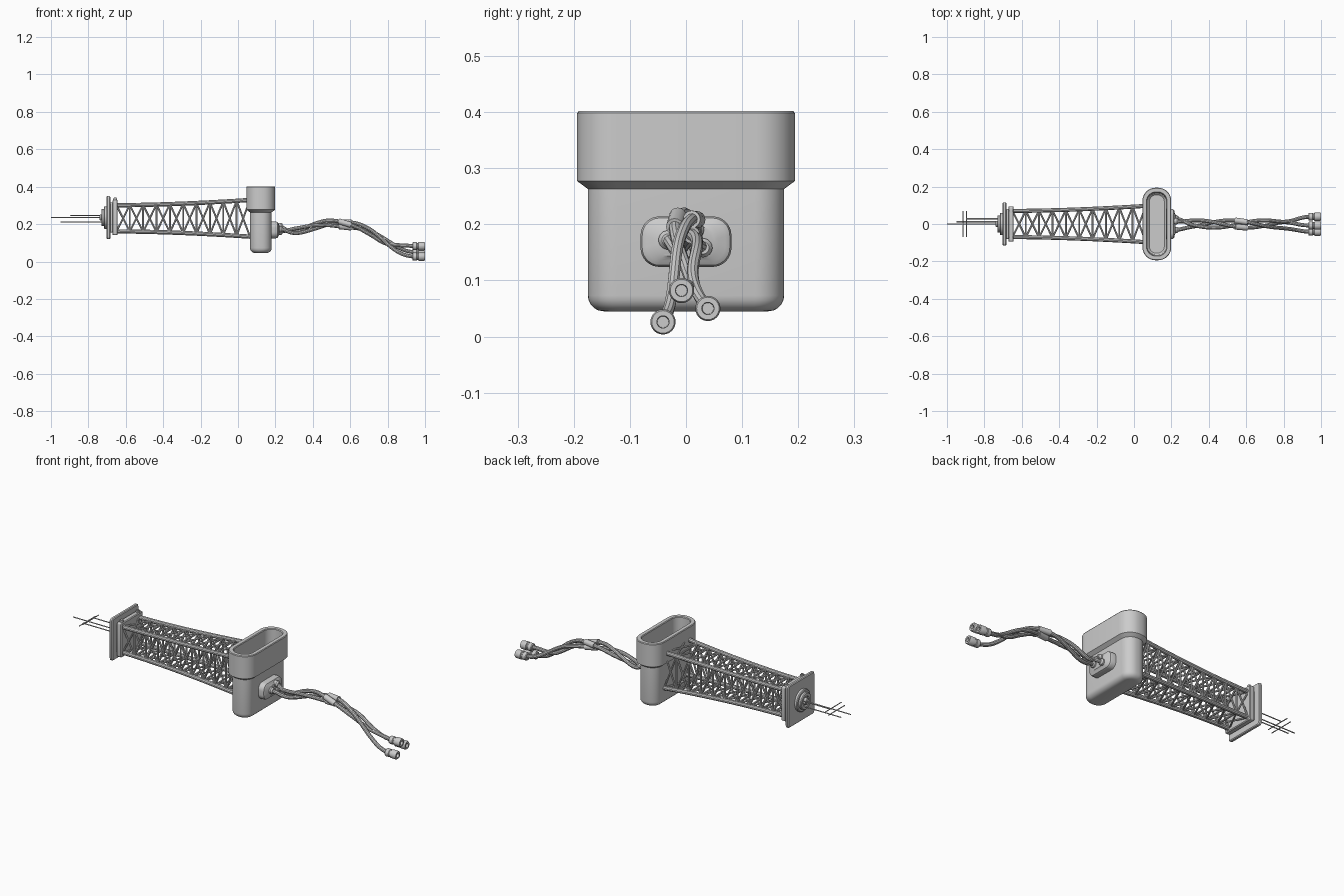
import bpy, bmesh, math
from mathutils import Vector

if "Cube" in bpy.data.objects:
    bpy.data.objects.remove(bpy.data.objects["Cube"])

ZC = 0.235  # height of the truss axis


def finish(name, bm, angle=35):
    bmesh.ops.recalc_face_normals(bm, faces=bm.faces)
    me = bpy.data.meshes.new(name)
    bm.to_mesh(me)
    bm.free()
    ob = bpy.data.objects.new(name, me)
    bpy.context.collection.objects.link(ob)
    bpy.ops.object.select_all(action='DESELECT')
    ob.select_set(True)
    bpy.context.view_layer.objects.active = ob
    bpy.ops.object.shade_smooth_by_angle(angle=math.radians(angle))
    return ob


def loft(name, rings, centre, axis='z', seg=8):
    """Rounded-rectangle rings (w, half_u, half_v, radius) joined along an axis."""
    bm = bmesh.new()
    prev = None
    for i, (w, hu, hv, r) in enumerate(rings):
        r = min(r, hu, hv) * 0.999
        loop = []
        for q, (su, sv) in enumerate([(1, 1), (-1, 1), (-1, -1), (1, -1)]):
            for k in range(seg + 1):
                a = (q + k / seg) * math.pi / 2
                u = centre[0] + su * (hu - r) + r * math.cos(a)
                v = centre[1] + sv * (hv - r) + r * math.sin(a)
                loop.append(bm.verts.new((u, v, w) if axis == 'z' else (w, u, v)))
        n = len(loop)
        if prev:
            for k in range(n):
                bm.faces.new((prev[k], prev[(k + 1) % n], loop[(k + 1) % n], loop[k]))
        else:
            bm.faces.new(loop[::-1])
        prev = loop
    bm.faces.new(prev)
    return finish(name, bm)


def turned(name, profile, y, z, seg=6):
    """Round part along x from (x, radius) pairs."""
    return loft(name, [(x, r, r, r) for x, r in profile], (y, z), 'x', seg)


def add_rod(bm, a, b, r, seg=8):
    a, b = Vector(a), Vector(b)
    d = b - a
    m = d.to_track_quat('Z', 'Y').to_matrix().to_4x4()
    m.translation = (a + b) / 2
    bmesh.ops.create_cone(bm, cap_ends=True, segments=seg, radius1=r, radius2=r,
                          depth=d.length, matrix=m)


def lerp_table(tab, x):
    for (x0, v0), (x1, v1) in zip(tab, tab[1:]):
        if x <= x1:
            return v0 + (v1 - v0) * (x - x0) / (x1 - x0)
    return tab[-1][1]


# Open container with a wider collar and rounded base
rings = []
for k in range(6):
    a = k / 5 * math.pi / 2
    e = 0.028 * (1 - math.sin(a))
    rings.append((0.045 + 0.028 * (1 - math.cos(a)), 0.058 - e, 0.175 - e, 0.052 - e * 0.8))
rings += [(0.263, 0.058, 0.175, 0.052), (0.277, 0.077, 0.194, 0.07),
          (0.398, 0.077, 0.194, 0.07), (0.402, 0.074, 0.191, 0.067),
          (0.402, 0.055, 0.172, 0.05), (0.398, 0.052, 0.169, 0.047),
          (0.10, 0.05, 0.165, 0.045), (0.09, 0.04, 0.155, 0.035)]
loft("container", rings, (0.122, 0))

# Cable outlet on the container side
loft("cable_outlet", [(0.17, 0.081, 0.045, 0.034), (0.203, 0.081, 0.045, 0.034),
                      (0.211, 0.078, 0.042, 0.031), (0.216, 0.070, 0.034, 0.025),
                      (0.218, 0.058, 0.030, 0.025), (0.222, 0.052, 0.026, 0.024)],
     (0, 0.169), 'x')

# Three twisted cables with glands, sleeves and plugs
centre_z = [(0.2, 0.172), (0.27, 0.156), (0.32, 0.163), (0.4, 0.188), (0.48, 0.205),
            (0.57, 0.203), (0.65, 0.185), (0.72, 0.153), (0.8, 0.098), (0.87, 0.065), (0.93, 0.053), (1.0, 0.053)]
starts = [(-0.032, 0.172), (0.015, 0.19), (0.03, 0.158)]
ends = [(-0.041, 0.026), (-0.008, 0.082), (0.039, 0.05)]


def smooth(t):
    t = max(0, min(1, t))
    return t * t * (3 - 2 * t)


def cable_point(i, x):
    a = 2 * math.pi * (i / 3 + 0.45 + 1.3 * (x - 0.22) / 0.7)
    y, z = 0.02 * math.cos(a), lerp_table(centre_z, x) + 0.016 * math.sin(a)
    s = 1 - smooth((x - 0.22) / 0.08)
    e = smooth((x - 0.76) / 0.17)
    y += (starts[i][0] - y) * s
    z += (starts[i][1] - z) * s
    cz = lerp_table(centre_z, x) + ends[i][1] - 0.053
    return Vector((x, y + (ends[i][0] - y) * e, z + (cz - z) * e))


for i in range(3):
    cu = bpy.data.curves.new("cable_path", 'CURVE')
    cu.dimensions = '3D'
    cu.bevel_depth = 0.0105
    cu.bevel_resolution = 3
    cu.resolution_u = 3
    cu.use_fill_caps = True
    sp = cu.splines.new('NURBS')
    sp.points.add(31)
    for k, p in enumerate(sp.points):
        p.co = (*cable_point(i, 0.205 + 0.745 * k / 31), 1)
    sp.order_u = 4
    sp.use_endpoint_u = True
    tmp = bpy.data.objects.new("cable_path", cu)
    bpy.context.collection.objects.link(tmp)
    me = bpy.data.meshes.new_from_object(tmp.evaluated_get(bpy.context.evaluated_depsgraph_get()))
    bpy.data.objects.remove(tmp)
    bm = bmesh.new()
    bm.from_mesh(me)
    bpy.data.meshes.remove(me)
    finish(f"cable_{i + 1}", bm)

    y, z = starts[i]
    turned(f"cable_gland_{i + 1}", [(0.212, 0.017), (0.23, 0.017), (0.238, 0.011)], y, z)
    bm = bmesh.new()
    add_rod(bm, cable_point(i, 0.54), cable_point(i, 0.605), 0.0155, 16)
    finish(f"cable_sleeve_{i + 1}", bm)
    y, z = ends[i]
    turned(f"plug_{i + 1}", [(0.932, 0.012), (0.932, 0.018), (0.936, 0.021), (0.955, 0.021),
                             (0.958, 0.018), (0.963, 0.018), (0.966, 0.0225), (0.994, 0.0225),
                             (1.0, 0.02), (1.0, 0.011), (0.975, 0.010)], y, z)

# Lattice truss: four chords, posts and cross braces on every side
X0, X1, BAYS = -0.65, 0.064, 10


def corner(t, c):
    flare = t ** 1.7
    y, z = 0.070 + 0.027 * flare, 0.070 + 0.028 * flare
    sy, sz = [(1, 1), (-1, 1), (-1, -1), (1, -1)][c % 4]
    return (X0 + (X1 - X0) * t, sy * y, ZC - 0.004 + sz * z)


chords, posts, braces = bmesh.new(), bmesh.new(), bmesh.new()
for c in range(4):
    for b in range(BAYS):
        t0, t1 = b / BAYS, (b + 1) / BAYS
        add_rod(chords, corner(t0, c), corner(t1, c), 0.0115, 10)
        add_rod(posts, corner(t0, c), corner(t0, c + 1), 0.005)
        add_rod(braces, corner(t0, c), corner(t1, c + 1), 0.005)
        add_rod(braces, corner(t1, c), corner(t0, c + 1), 0.005)
finish("truss_chords", chords)
finish("truss_posts", posts)
finish("truss_braces", braces)

# End plates with spacer
def plate(name, xa, xb, h, r, bev=0.004):
    loft(name, [(xa, h - bev, h - bev, r), (xa + bev, h, h, r),
                (xb - bev, h, h, r), (xb, h - bev, h - bev, r)], (0, ZC), 'x', 4)


plate("inner_plate", -0.672, -0.643, 0.094, 0.008)
plate("plate_spacer", -0.69, -0.665, 0.08, 0.008)
plate("outer_plate", -0.702, -0.683, 0.115, 0.012)

# Stepped boss on the outer plate
turned("boss", [(-0.695, 0.06), (-0.713, 0.06), (-0.717, 0.056), (-0.717, 0.046),
                (-0.727, 0.046), (-0.731, 0.042), (-0.731, 0.028), (-0.722, 0.026)], 0, ZC, 10)
turned("boss_core", [(-0.715, 0.017), (-0.737, 0.017), (-0.74, 0.013)], 0, ZC)

# Bolts on top of the inner plate
for s in (-1, 1):
    bm = bmesh.new()
    add_rod(bm, (-0.657, s * 0.07, 0.32), (-0.657, s * 0.07, 0.336), 0.011, 16)
    add_rod(bm, (-0.657, s * 0.07, 0.336), (-0.657, s * 0.07, 0.341), 0.007, 16)
    finish("bolt_left" if s > 0 else "bolt_right", bm)

# Thin probe rods with crossbars
bm = bmesh.new()
for xe, y, z in [(-1.0, 0, 0.235), (-0.95, 0.012, 0.21), (-0.895, 0.028, 0.247)]:
    add_rod(bm, (-0.72, y, z), (xe, y, z), 0.0028)
for x, z in [(-0.915, 0.235), (-0.895, 0.247)]:
    add_rod(bm, (x, -0.07, z), (x, 0.07, z), 0.0025)
finish("probe_rods", bm)
